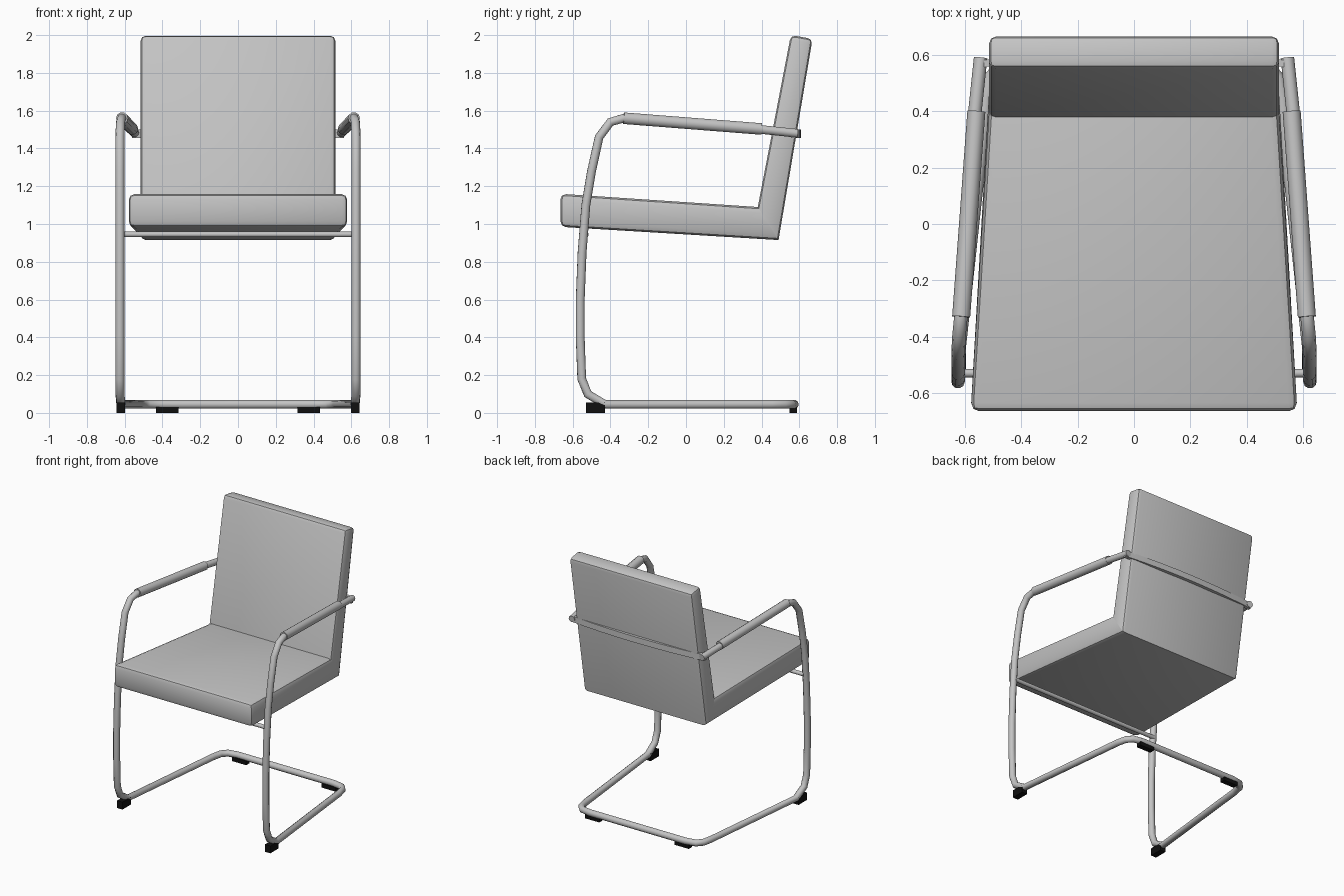
import bpy, bmesh
from mathutils import Vector

cube = bpy.data.objects.get("Cube")
if cube:
    bpy.data.objects.remove(cube, do_unlink=True)


def material(name, value):
    mat = bpy.data.materials.new(name)
    mat.use_nodes = True
    colour = (value, value, value, 1)
    mat.diffuse_color = colour
    mat.node_tree.nodes["Principled BSDF"].inputs["Base Color"].default_value = colour
    return mat


grey = material("light grey", 0.55)
black = material("black rubber", 0.005)


def finish(obj, angle=0.7):
    bpy.ops.object.select_all(action='DESELECT')
    obj.select_set(True)
    bpy.context.view_layer.objects.active = obj
    if obj.type == 'CURVE':
        bpy.ops.object.convert(target='MESH')
    bpy.ops.object.shade_smooth_by_angle(angle=angle)


def add_mesh(name, bm, mat, smooth=True):
    bmesh.ops.recalc_face_normals(bm, faces=bm.faces)
    mesh = bpy.data.meshes.new(name)
    bm.to_mesh(mesh)
    bm.free()
    mesh.materials.append(mat)
    obj = bpy.data.objects.new(name, mesh)
    bpy.context.collection.objects.link(obj)
    if smooth:
        finish(obj)
    return obj


def cushion(name, profile, radius):
    """Side profile of (y, z, half width); its first two points lie on the mitre."""
    bm = bmesh.new()
    sides = [[bm.verts.new((s * w, y, z)) for y, z, w in profile] for s in (-1, 1)]
    bm.faces.new(sides[0])
    bm.faces.new(sides[1][::-1])
    n = len(profile)
    for i in range(n):
        j = (i + 1) % n
        bm.faces.new((sides[0][i], sides[1][i], sides[1][j], sides[0][j]))
    mitre = sides[0][:2] + sides[1][:2]
    edges = [e for e in bm.edges if not all(v in mitre for v in e.verts)]
    bmesh.ops.bevel(bm, geom=edges, offset=radius, segments=2, profile=0.5, affect='EDGES')
    return add_mesh(name, bm, grey)


def tube(name, points, radius):
    curve = bpy.data.curves.new(name, 'CURVE')
    curve.dimensions = '3D'
    curve.bevel_depth = radius
    curve.bevel_resolution = 3
    curve.use_fill_caps = True
    spline = curve.splines.new('POLY')
    spline.points.add(len(points) - 1)
    for p, co in zip(spline.points, points):
        p.co = (*co, 1)
    curve.materials.append(grey)
    obj = bpy.data.objects.new(name, curve)
    bpy.context.collection.objects.link(obj)
    finish(obj)
    return obj


def box(name, centre, size, mat):
    bm = bmesh.new()
    bmesh.ops.create_cube(bm, size=1)
    for v in bm.verts:
        v.co = Vector(centre) + v.co * Vector(size)
    return add_mesh(name, bm, mat, smooth=False)


# Upholstery: seat and backrest joined along a mitre
cushion("seat", [(0.38, 1.09, 0.515), (0.49, 0.915, 0.515),
                 (-0.665, 0.985, 0.58), (-0.665, 1.16, 0.58)], 0.03)
cushion("backrest", [(0.49, 0.915, 0.515), (0.38, 1.09, 0.515),
                     (0.555, 2.0, 0.515), (0.67, 1.98, 0.515)], 0.025)

# Continuous tube: arm, front leg, floor rail, then mirrored
half = [(0.545, 0.59, 1.48), (0.565, 0.4, 1.5), (0.615, -0.33, 1.56),
        (0.622, -0.4, 1.54), (0.625, -0.46, 1.46), (0.625, -0.5, 1.28),
        (0.625, -0.53, 1.1), (0.625, -0.55, 0.85), (0.625, -0.56, 0.6),
        (0.625, -0.56, 0.4), (0.625, -0.552, 0.18), (0.625, -0.52, 0.1),
        (0.62, -0.43, 0.045), (0.525, 0.45, 0.045), (0.51, 0.52, 0.045),
        (0.475, 0.56, 0.045), (0.4, 0.573, 0.045)]
tube("frame_tube", half + [(-x, y, z) for x, y, z in reversed(half)], 0.024)

# Crossbar under the seat
tube("seat_crossbar", [(-0.62, -0.53, 0.945), (0.62, -0.53, 0.945)], 0.015)

# Armrest sleeves and feet on both sides
for side, s in (("left", 1), ("right", -1)):
    tube(side + "_armrest", [(s * 0.56, 0.4, 1.503), (s * 0.614, -0.33, 1.56)], 0.032)
    box(side + "_front_foot", (s * 0.62, -0.48, 0.028), (0.045, 0.1, 0.056), black)
    box(side + "_rear_foot", (s * 0.375, 0.568, 0.016), (0.12, 0.04, 0.032), black)

# Curved flat band behind the backrest
bm = bmesh.new()
rows = []
for i in range(13):
    t = i / 6 - 1
    y = 0.605 - 0.03 * t * t
    rows.append([bm.verts.new((0.56 * t, y + dy, z))
                 for dy, z in ((-0.02, 1.455), (0.005, 1.455), (0.005, 1.5), (-0.02, 1.5))])
for a, b in zip(rows, rows[1:]):
    for k in range(4):
        bm.faces.new((a[k], a[(k + 1) % 4], b[(k + 1) % 4], b[k]))
bm.faces.new(rows[0])
bm.faces.new(rows[-1])
add_mesh("back_band", bm, grey)
